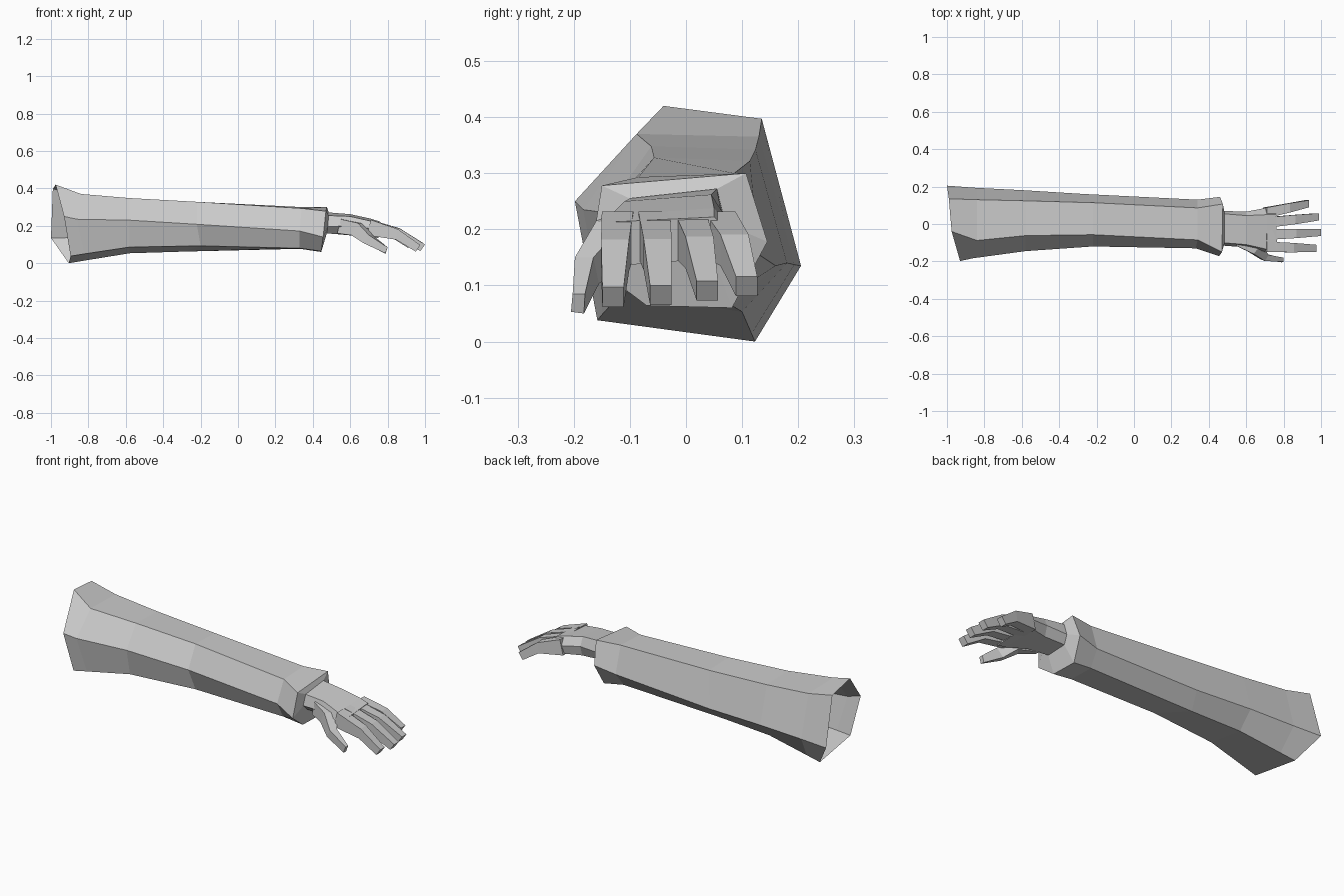
import bpy, bmesh
from mathutils import Vector


def loft(name, rings, cap_start=False, cap_end=False):
    """Bridge equal-sided rings of 3D points into a flat-shaded skin."""
    bm = bmesh.new()
    loops = [[bm.verts.new(p) for p in ring] for ring in rings]
    n = len(loops[0])
    for a, b in zip(loops, loops[1:]):
        for i in range(n):
            j = (i + 1) % n
            bm.faces.new((a[i], a[j], b[j], b[i]))
    if cap_start:
        bm.faces.new(loops[0])
    if cap_end:
        bm.faces.new(loops[-1])
    bmesh.ops.recalc_face_normals(bm, faces=bm.faces)
    me = bpy.data.meshes.new(name)
    bm.to_mesh(me)
    bm.free()
    ob = bpy.data.objects.new(name, me)
    bpy.context.collection.objects.link(ob)
    return ob


def section(xs, yz):
    return [(x, y, z) for x, (y, z) in zip(xs, yz)]


# Sleeve: six-sided, order = top front, top back, back, low back, low front, front
sleeve = [
    section((-.975, -.99, -1, -.905, -.895, -.93),
            [(-.04, .42), (.135, .397), (.205, .135), (.123, 0), (-.158, .038), (-.198, .25)]),
    section((-.84, -.84, -.84, -.82, -.82, -.86),
            [(-.088, .37), (.13, .365), (.193, .137), (.117, .014), (-.148, .05), (-.183, .235)]),
    section((-.58,) * 6,
            [(-.062, .348), (.124, .342), (.18, .14), (.1, .053), (-.115, .086), (-.145, .23)]),
    section((-.22, -.22, -.26, -.29, -.2, -.22),
            [(-.057, .328), (.114, .322), (.16, .135), (.085, .062), (-.085, .093), (-.12, .208)]),
    section((.34, .34, .34, .33, .33, .33),
            [(-.085, .293), (.086, .3), (.13, .155), (.07, .077), (-.075, .08), (-.13, .172)]),
    section((.47, .475, .46, .445, .445, .455),
            [(-.15, .278), (.107, .3), (.145, .178), (.082, .06), (-.07, .064), (-.172, .14)]),
    # cuff lip turning in to the wrist
    section((.485, .485, .48, .475, .475, .48),
            [(-.1, .255), (.055, .272), (.07, .21), (.045, .165), (-.075, .16), (-.115, .195)]),
]
loft("sleeve", sleeve)

# Palm: continues from the wrist and widens to the knuckles
palm = [
    [(x - .01, y, z) for x, y, z in sleeve[-1]],
    section((.6,) * 6,
            [(-.11, .25), (.045, .262), (.066, .215), (.05, .16), (-.08, .15), (-.125, .2)]),
    section((.71, .71, .7, .69, .7, .71),
            [(-.135, .225), (.05, .238), (.085, .2), (.075, .155), (-.12, .14), (-.15, .185)]),
    section((.765, .76, .75, .74, .75, .76),
            [(-.135, .213), (.05, .222), (.085, .19), (.075, .15), (-.125, .135), (-.15, .175)]),
]
loft("palm", palm, True, True)


# Fingers: four-sided, bent once in the middle
def finger(name, stations):
    """Each station: top x, bottom x, centre y, width, top z, bottom z."""
    rings = [[(xt, y - w / 2, zt), (xt, y + w / 2, zt),
              (xb, y + w / 2, zb), (xb, y - w / 2, zb)]
             for xt, xb, y, w, zt, zb in stations]
    loft(name, rings, True, True)


for name, root_y, tip_y, tip_x, lift in [
        ("index_finger", -.122, -.13, .975, -.003),
        ("middle_finger", -.057, -.045, 1.0, 0),
        ("ring_finger", .007, .038, .99, .008),
        ("little_finger", .06, .108, .935, .016)]:
    mid_x = .71 + (tip_x - .71) * .55
    mid_y = root_y + (tip_y - root_y) * .55
    finger(name, [
        (.71, .69, root_y, .056, .232, .15),
        (mid_x, mid_x - .01, mid_y, .05, .183 + lift / 2, .127 + lift / 2),
        (tip_x, tip_x - .025, tip_y, .038, .1 + lift, .065 + lift)])

# Thumb: leaves the front edge of the palm and hangs down
loft("thumb", [
    [(.55, -.118, .235), (.56, -.07, .24), (.53, -.07, .155), (.53, -.11, .16)],
    [(.64, -.16, .215), (.68, -.11, .21), (.64, -.105, .145), (.605, -.145, .15)],
    [(.70, -.198, .15), (.72, -.165, .15), (.69, -.155, .103), (.675, -.188, .105)],
    [(.80, -.202, .085), (.80, -.18, .085), (.788, -.182, .05), (.788, -.205, .053)],
], True, True)
